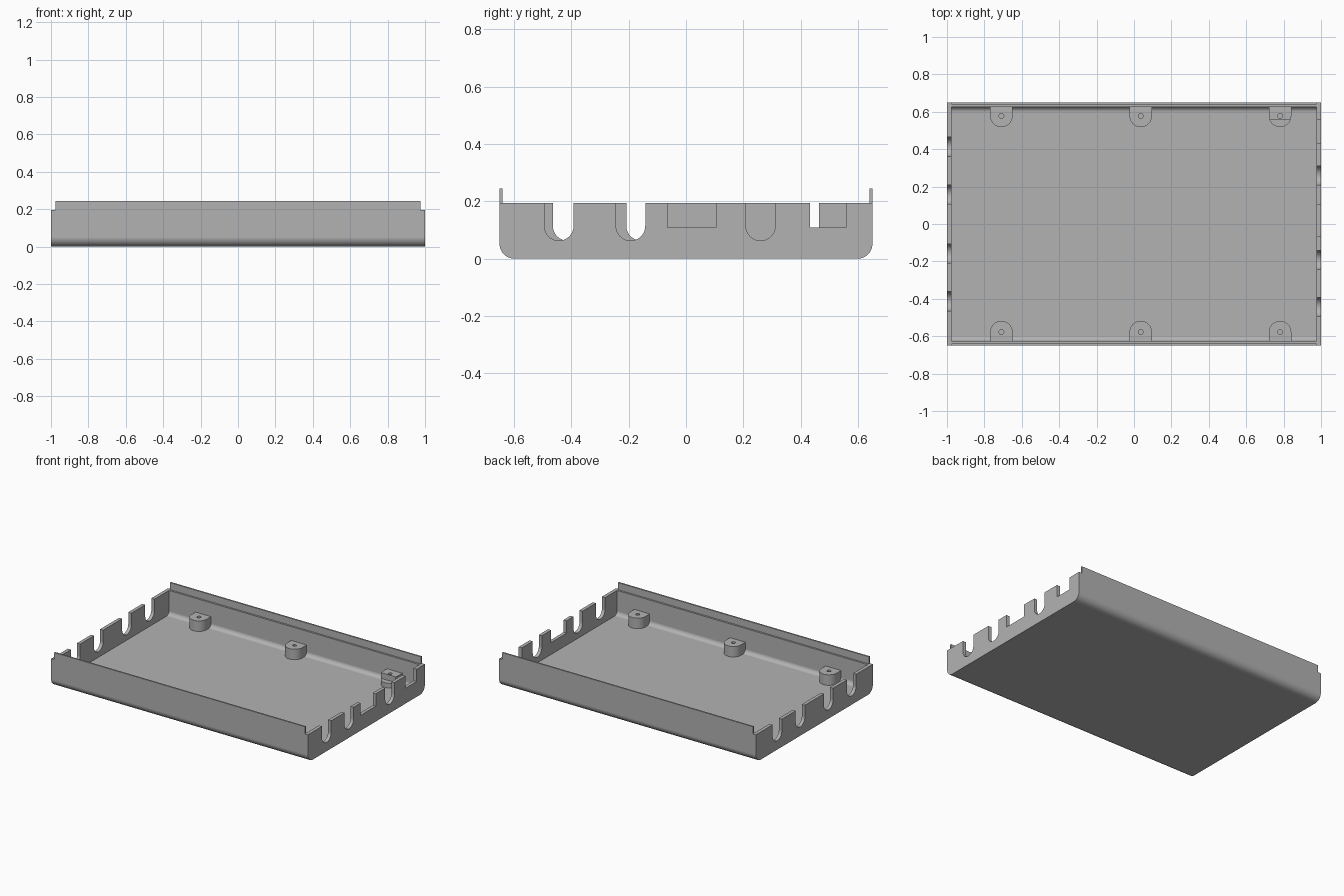
import bpy, bmesh, math
from mathutils import Vector

if "Cube" in bpy.data.objects:
    bpy.data.objects.remove(bpy.data.objects["Cube"], do_unlink=True)

grey = bpy.data.materials.new("plain grey")
grey.use_nodes = True
grey.diffuse_color = (0.45, 0.45, 0.45, 1)
grey.node_tree.nodes["Principled BSDF"].inputs["Base Color"].default_value = (0.45, 0.45, 0.45, 1)

HALF_X, HALF_Y = 1.0, 0.65
WALL, LIP = 0.024, 0.011
RIM, LIP_TOP = 0.195, 0.245
ROUND = 0.052


def arc(cx, cy, r, start, end, steps=12):
    angles = [math.radians(start + (end - start) * i / steps) for i in range(steps + 1)]
    return [(cx + r * math.cos(a), cy + r * math.sin(a)) for a in angles]


def prism(name, outline, low, high, axis="x"):
    """Extrude a closed outline along x (outline in y, z) or z (outline in x, y)."""
    bm = bmesh.new()
    place = (lambda p: (low, p[0], p[1])) if axis == "x" else (lambda p: (p[0], p[1], low))
    face = bm.faces.new([bm.verts.new(place(p)) for p in outline])
    move = Vector((high - low, 0, 0)) if axis == "x" else Vector((0, 0, high - low))
    new = bmesh.ops.extrude_face_region(bm, geom=[face], use_keep_orig=True)["geom"]
    bmesh.ops.translate(bm, vec=move, verts=[v for v in new if isinstance(v, bmesh.types.BMVert)])
    bmesh.ops.recalc_face_normals(bm, faces=bm.faces)
    mesh = bpy.data.meshes.new(name)
    bm.to_mesh(mesh)
    bm.free()
    mesh.materials.append(grey)
    obj = bpy.data.objects.new(name, mesh)
    bpy.context.collection.objects.link(obj)
    return obj


def activate(obj):
    bpy.ops.object.select_all(action="DESELECT")
    obj.select_set(True)
    bpy.context.view_layer.objects.active = obj


def cut(obj, cutter):
    cutter.hide_render = True
    mod = obj.modifiers.new("cut", "BOOLEAN")
    mod.operation, mod.solver, mod.object = "DIFFERENCE", "EXACT", cutter
    activate(obj)
    bpy.ops.object.modifier_apply(modifier=mod.name)
    bpy.data.objects.remove(cutter, do_unlink=True)


def smooth(obj):
    activate(obj)
    bpy.ops.object.shade_smooth_by_angle(angle=math.radians(30))
    mod = obj.modifiers.new("weighted normals", "WEIGHTED_NORMAL")
    mod.keep_sharp = True


def mirrored(points):
    """Complete a right-hand half outline with its reflection."""
    return points + [(-y, z) for y, z in reversed(points)]


# Floor and long walls with raised thin lips, as one trough
corner = HALF_Y - ROUND
outer = arc(corner, ROUND, ROUND, -90, 0)
inner = arc(corner, ROUND, ROUND - WALL, 0, -90)
half = outer + [(HALF_Y, LIP_TOP), (HALF_Y - LIP, LIP_TOP),
                (HALF_Y - LIP, RIM), (HALF_Y - WALL, RIM)] + inner
trough = prism("tray_floor_and_long_walls", mirrored(half), WALL - HALF_X, HALF_X - WALL)
smooth(trough)


# End walls with cable notches open at the top
def round_notch(y, r=0.051, bottom=0.063):
    return [(y - r, RIM)] + arc(y, bottom + r, r, 180, 360, 20) + [(y + r, RIM)]


def square_notch(y0, y1, bottom=0.108):
    return [(y0, RIM), (y0, bottom), (y1, bottom), (y1, RIM)]


def end_wall(name, notches, low, high):
    outline = [(HALF_Y, RIM)] + arc(corner, ROUND, ROUND, 0, -90)
    outline += arc(-corner, ROUND, ROUND, 270, 180) + [(-HALF_Y, RIM)]
    for notch in notches:
        outline += notch
    smooth(prism(name, outline, low, high))


end_wall("left_end_wall",
         [round_notch(-0.443), round_notch(-0.193), square_notch(-0.065, 0.105),
          round_notch(0.26), square_notch(0.432, 0.558)],
         HALF_X - WALL, HALF_X)
end_wall("right_end_wall", [round_notch(y) for y in (-0.413, -0.157, 0.157, 0.413)],
         -HALF_X, WALL - HALF_X)

# Screw bosses along both long walls
BOSS_Y, BOSS_R, BOSS_TOP = 0.578, 0.06, 0.098
for side, side_name in ((1, "back"), (-1, "front")):
    for x, spot in ((-0.709, "right"), (0.036, "middle"), (0.781, "left")):
        outline = [(px, side * py) for px, py in
                   [(x - BOSS_R, 0.628)] + arc(x, BOSS_Y, BOSS_R, 180, 360, 24)
                   + [(x + BOSS_R, 0.628)]]
        boss = prism(f"{side_name}_{spot}_screw_boss", outline, 0.022, BOSS_TOP, "z")
        hole = arc(x, side * BOSS_Y, 0.013, 0, 345, 23)
        cut(boss, prism("hole_cutter", hole, 0.03, 0.2, "z"))
        # Clearance step on the boss beside the square notch
        if side == 1 and spot == "left":
            step = [(x - 0.1, 0.45), (x + 0.1, 0.45), (x + 0.1, 0.557), (x - 0.1, 0.557)]
            cut(boss, prism("step_cutter", step, 0.057, 0.2, "z"))
        smooth(boss)
